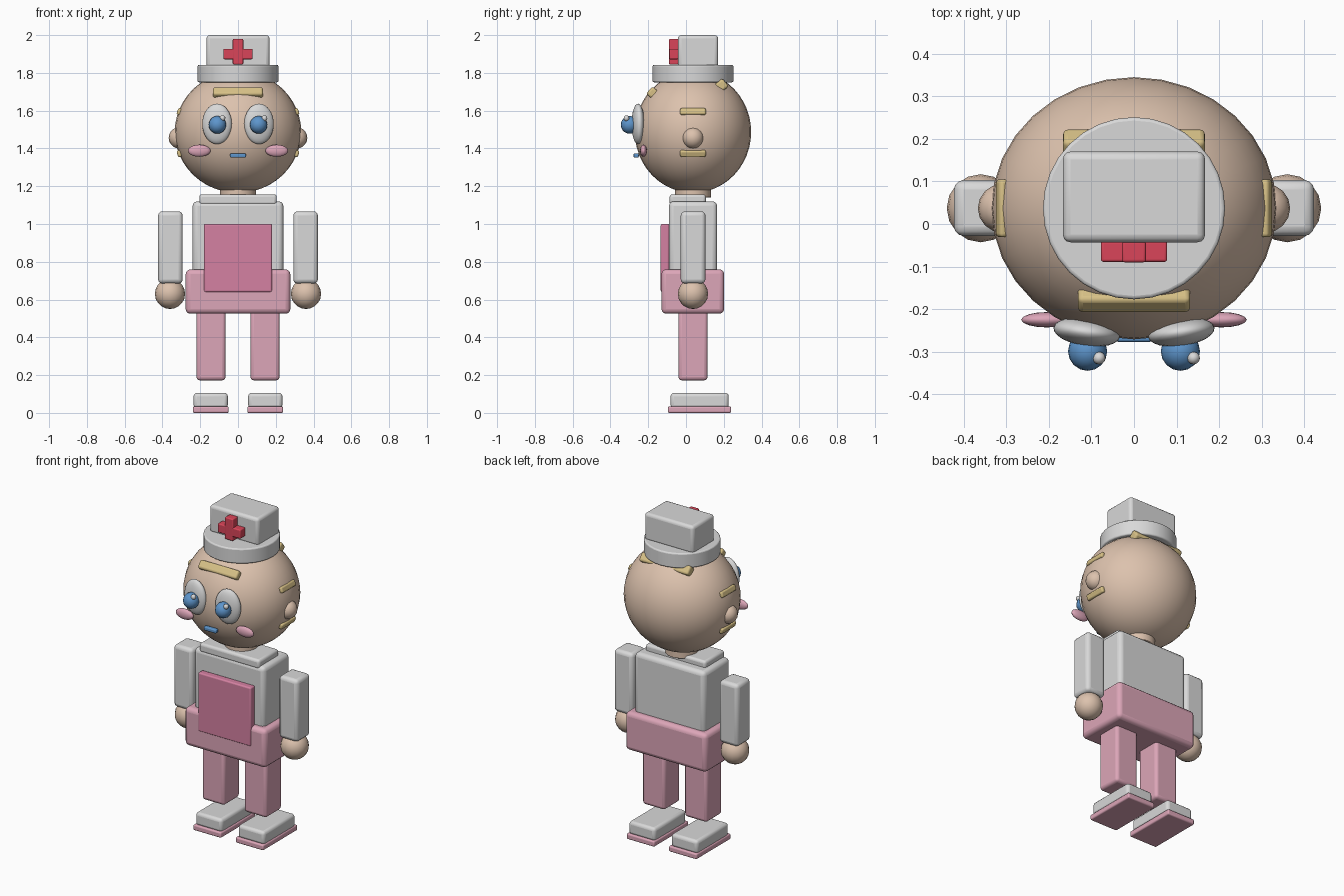
import bpy
from math import radians

default = bpy.data.objects.get("Cube")
if default:
    bpy.data.objects.remove(default, do_unlink=True)


def material(name, r, g, b):
    m = bpy.data.materials.new(name)
    m.use_nodes = True
    m.diffuse_color = (r, g, b, 1)
    m.node_tree.nodes["Principled BSDF"].inputs["Base Color"].default_value = (r, g, b, 1)
    return m


SKIN = material("skin", .72, .54, .42)
WHITE = material("white", .69, .69, .69)
PINK = material("soft pink", .72, .38, .48)
APRON = material("deep pink", .66, .22, .36)
HAIR = material("blond", .68, .53, .24)
BLUE = material("blue", .11, .30, .60)
RED = material("red", .70, .06, .10)
MID = .037   # depth of the body's centre line


def finish(name, mat, size, rot):
    obj = bpy.context.object
    obj.name = name
    obj.scale = size
    obj.rotation_euler = [radians(a) for a in rot]
    bpy.ops.object.transform_apply(location=False, rotation=False, scale=True)
    obj.data.materials.append(mat)
    return obj


def bevel(obj, width):
    mod = obj.modifiers.new("soft edges", "BEVEL")
    mod.width = width
    mod.segments = 3
    mod.limit_method = "ANGLE"
    bpy.ops.object.shade_smooth_by_angle(angle=radians(35))


def box(name, mat, x, y, z, edge=.015, rot=(0, 0, 0)):
    """Rounded box given by its (low, high) range on each axis."""
    spans = (x, y, z)
    bpy.ops.mesh.primitive_cube_add(size=1, location=[(a + b) / 2 for a, b in spans])
    bevel(finish(name, mat, [b - a for a, b in spans], rot), edge)


def bar(name, mat, centre, size, edge, rot=(0, 0, 0)):
    box(name, mat, *[(c - s / 2, c + s / 2) for c, s in zip(centre, size)], edge, rot)


def ball(name, mat, centre, radii, segs=16, rings=10, rot=(0, 0, 0)):
    bpy.ops.mesh.primitive_uv_sphere_add(segments=segs, ring_count=rings, radius=1, location=centre)
    finish(name, mat, radii, rot)
    bpy.ops.object.shade_smooth()


def disc(name, mat, radius, low, high, edge):
    bpy.ops.mesh.primitive_cylinder_add(vertices=32, radius=1, depth=1,
                                        location=(0, MID, (low + high) / 2))
    bevel(finish(name, mat, (radius, radius, high - low), (0, 0, 0)), edge)


# Torso and clothing
box("torso", WHITE, (-.24, .24), (-.09, .165), (.72, 1.12), .025)
box("collar", WHITE, (-.205, .205), (-.087, .105), (1.10, 1.157), .015)
box("skirt", PINK, (-.277, .277), (-.13, .202), (.525, .76), .025)
box("apron", APRON, (-.18, .18), (-.134, -.09), (.64, 1.0), .008)
disc("neck", SKIN, .095, 1.14, 1.22, .004)

# Head
ball("head", SKIN, (0, MID, 1.487), (.335, .308, .322), 32, 24)
box("mouth", BLUE, (-.042, .042), (-.277, -.25), (1.351, 1.374), .006)

# Hair bars set into the scalp
bar("fringe", HAIR, (0, -.175, 1.692), (.264, .052, .052), .012, (-40, 0, 0))
bar("back_hair", HAIR, (0, .188, 1.733), (.334, .055, .055), .012, (40, 0, 0))
bar("lower_back_hair", HAIR, (0, .262, 1.61), (.27, .045, .045), .01, (30, 0, 0))

# Hat with cross
disc("hat_brim", WHITE, .214, 1.75, 1.842, .008)
box("hat_crown", WHITE, (-.167, .167), (-.043, .17), (1.83, 2.0), .018)
box("cross_upright", RED, (-.028, .028), (-.09, -.04), (1.845, 1.98), .006)
box("cross_bar", RED, (-.078, .078), (-.089, -.04), (1.872, 1.927), .006)

# Paired parts
for side, s in (("left", 1), ("right", -1)):
    def pair(a, b):
        return tuple(sorted((s * a, s * b)))

    # Limbs
    box(side + "_arm", WHITE, pair(.293, .423), (-.028, .103), (.685, 1.067), .022)
    ball(side + "_hand", SKIN, (s * .36, MID, .63), (.08, .08, .08))
    box(side + "_leg", PINK, pair(.066, .22), (-.04, .114), (.172, .56), .018)
    box(side + "_shoe", WHITE, pair(.054, .235), (-.082, .226), (.025, .106), .018)
    box(side + "_sole", PINK, pair(.049, .239), (-.096, .239), (0, .034), .008)

    # Face
    ball(side + "_ear", SKIN, (s * .31, MID, 1.456), (.057, .057, .057))
    ball(side + "_eye", WHITE, (s * .111, -.254, 1.53), (.079, .033, .107), 24, 16, (0, 0, s * 8))
    ball(side + "_iris", BLUE, (s * .109, -.299, 1.525), (.046, .046, .047))
    ball(side + "_eye_glint", WHITE, (s * .111 + .029, -.315, 1.56), (.015, .015, .016), 12, 8)
    ball(side + "_cheek", PINK, (s * .205, -.225, 1.388), (.06, .018, .032))

    # Hair bars above and below each ear
    for label, z, tilt in (("upper", 1.593, -20), ("lower", 1.375, 20)):
        bar(f"{side}_{label}_side_hair", HAIR, (s * .304, MID, z), (.036, .136, .036), .009,
            (0, s * tilt, 0))
